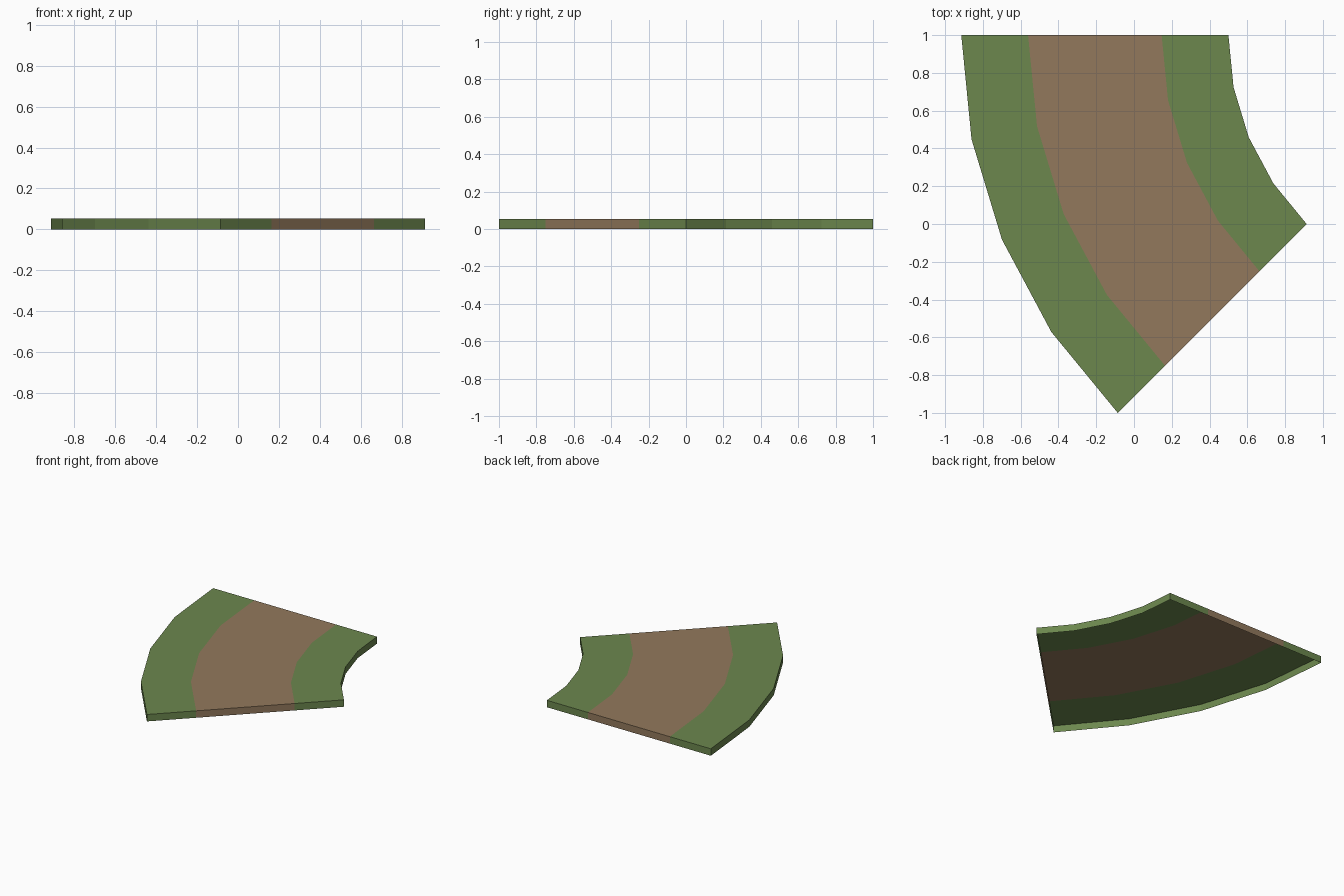
import bpy
import bmesh
from math import cos, sin, radians, sqrt

cube = bpy.data.objects.get("Cube")
if cube:
    bpy.data.objects.remove(cube, do_unlink=True)


def make_material(name, rgb):
    mat = bpy.data.materials.new(name)
    mat.use_nodes = True
    color = (*rgb, 1)
    mat.diffuse_color = color
    bsdf = next(n for n in mat.node_tree.nodes if n.type == "BSDF_PRINCIPLED")
    bsdf.inputs["Base Color"].default_value = color
    return mat


grass = make_material("grass green", (0.150, 0.242, 0.076))
dirt = make_material("dirt brown", (0.288, 0.191, 0.107))

# Bend layout: an eighth of a turn around a centre off the right edge
INNER, OUTER = sqrt(2), 2 * sqrt(2)
CENTRE_X, CENTRE_Y = 1.914, 1.0
HEIGHT = 0.054
STEPS = 4
TURN = radians(45)
BANDS = (0, 0.25, 0.75, 1)   # verge, path, verge

bm = bmesh.new()


def ring_point(band, step):
    radius = INNER + (OUTER - INNER) * band
    angle = TURN * step / STEPS
    return bm.verts.new((CENTRE_X - radius * cos(angle),
                         CENTRE_Y - radius * sin(angle), HEIGHT))


# Top surface, with the middle band as the path
rows = [[ring_point(b, s) for s in range(STEPS + 1)] for b in BANDS]
for i in range(len(BANDS) - 1):
    for s in range(STEPS):
        face = bm.faces.new((rows[i][s], rows[i + 1][s],
                             rows[i + 1][s + 1], rows[i][s + 1]))
        face.material_index = 1 if i == 1 else 0

# Skirt walls dropped from the rim, open underneath, coloured like their band
rim = [e for e in bm.edges if e.is_boundary]
base = {}
for v in {v for e in rim for v in e.verts}:
    base[v] = bm.verts.new((v.co.x, v.co.y, 0))
for edge in rim:
    loop = edge.link_loops[0]
    a, b = loop.vert, loop.link_loop_next.vert
    wall = bm.faces.new((b, a, base[a], base[b]))
    wall.material_index = loop.face.material_index

bm.normal_update()
if bm.faces[:][0].normal.z < 0:
    bmesh.ops.reverse_faces(bm, faces=bm.faces[:])

mesh = bpy.data.meshes.new("curved_path_tile")
bm.to_mesh(mesh)
bm.free()
mesh.materials.append(grass)
mesh.materials.append(dirt)
tile = bpy.data.objects.new("curved_path_tile", mesh)
bpy.context.collection.objects.link(tile)
